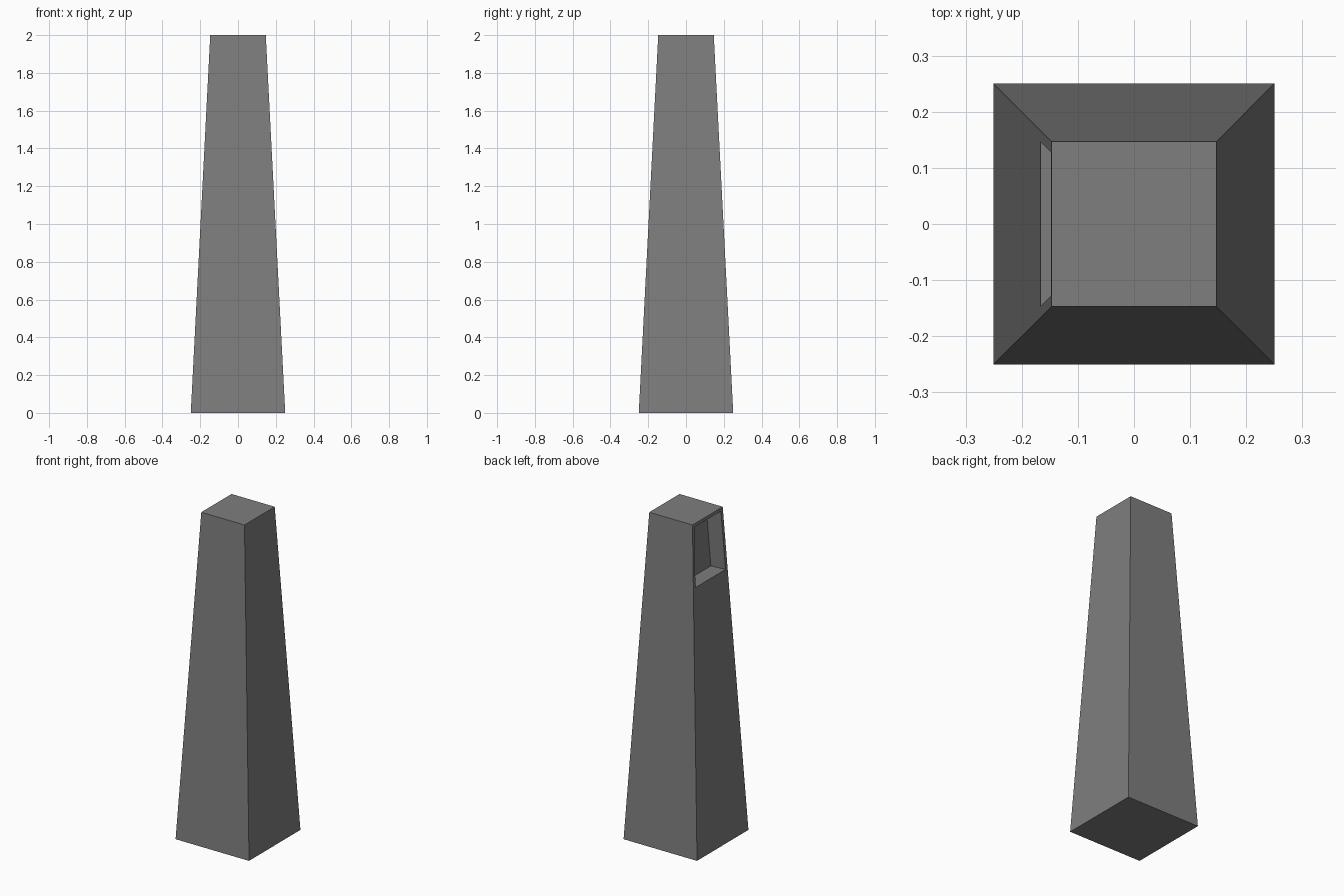
import bpy, bmesh
from mathutils import Vector

if "Cube" in bpy.data.objects:
    bpy.data.objects.remove(bpy.data.objects["Cube"])

HEIGHT, BASE, TOP = 2.0, 0.25, 0.147

bm = bmesh.new()

# Tapered square pillar
bmesh.ops.create_cube(bm, size=2)
for v in bm.verts:
    half = TOP if v.co.z > 0 else BASE
    v.co = Vector((v.co.x * half, v.co.y * half, (v.co.z + 1) * HEIGHT / 2))
bm.normal_update()

# Split the left face near the top
left = min(bm.faces, key=lambda f: f.normal.x)
bmesh.ops.bisect_plane(bm, geom=[left, *left.edges, *left.verts],
                       plane_co=(0, 0, 1.6), plane_no=(0, 0, 1))
bm.normal_update()

# Niche: inset the upper panel, then push it straight inward
panel = max((f for f in bm.faces if f.normal.x < -0.9),
            key=lambda f: f.calc_center_median().z)
bmesh.ops.inset_region(bm, faces=[panel], thickness=0.02, use_even_offset=True)
bm.normal_update()
inward = -panel.normal.copy()
pocket = bmesh.ops.extrude_face_region(bm, geom=[panel])["geom"]
bmesh.ops.translate(bm, vec=inward * 0.1,
                    verts=[g for g in pocket if isinstance(g, bmesh.types.BMVert)])
if panel.is_valid:
    bmesh.ops.delete(bm, geom=[panel], context="FACES_ONLY")
bmesh.ops.recalc_face_normals(bm, faces=bm.faces)

mesh = bpy.data.meshes.new("pillar")
bm.to_mesh(mesh)
bm.free()
bpy.context.collection.objects.link(bpy.data.objects.new("pillar", mesh))

# Dark grey stone
stone = bpy.data.materials.new("dark_stone")
stone.diffuse_color = (0.21, 0.21, 0.21, 1)
stone.use_nodes = True
stone.node_tree.nodes["Principled BSDF"].inputs["Base Color"].default_value = stone.diffuse_color
mesh.materials.append(stone)
